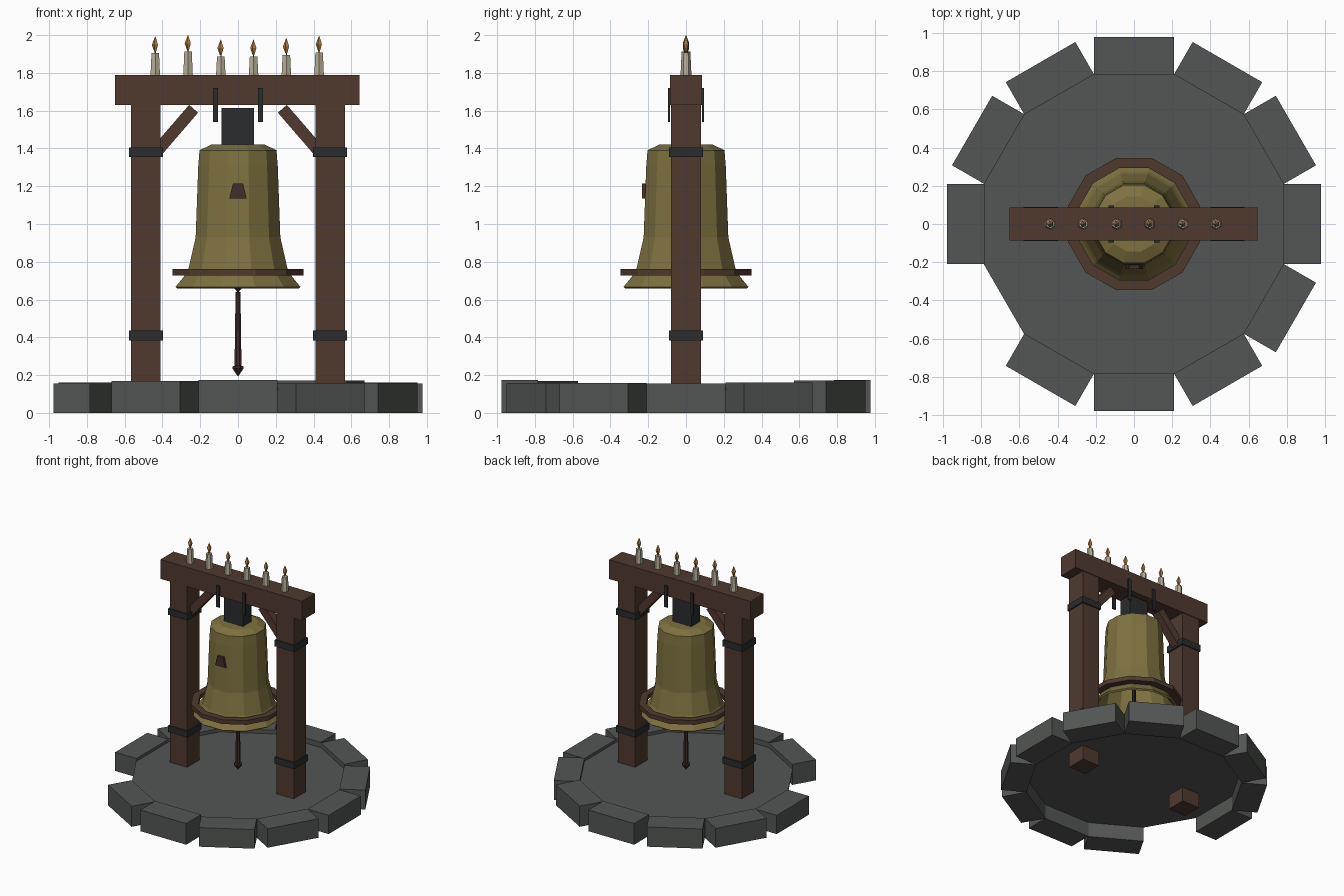
import bpy
import bmesh
from math import pi, cos, sin, radians, atan2
from mathutils import Matrix, Vector

cube = bpy.data.objects.get("Cube")
if cube:
    bpy.data.objects.remove(cube, do_unlink=True)


def material(name, r, g, b):
    m = bpy.data.materials.new(name)
    m.use_nodes = True
    m.diffuse_color = (r, g, b, 1)
    m.node_tree.nodes["Principled BSDF"].inputs["Base Color"].default_value = (r, g, b, 1)
    return m


STONE = material("grey stone", 0.085, 0.094, 0.087)
WOOD = material("brown wood", 0.08, 0.042, 0.028)
DARK_WOOD = material("dark wood", 0.055, 0.027, 0.02)
BRONZE = material("aged bronze", 0.21, 0.165, 0.05)
IRON = material("black iron", 0.023, 0.025, 0.026)
WAX = material("candle wax", 0.48, 0.43, 0.31)
FLAME = material("flame amber", 0.42, 0.2, 0.05)


def finish(name, bm, mat):
    bmesh.ops.recalc_face_normals(bm, faces=bm.faces)
    mesh = bpy.data.meshes.new(name)
    bm.to_mesh(mesh)
    bm.free()
    mesh.materials.append(mat)
    obj = bpy.data.objects.new(name, mesh)
    bpy.context.collection.objects.link(obj)
    return obj


def box(name, size, center, mat, rot=None):
    bm = bmesh.new()
    m = Matrix.Translation(center) @ (rot or Matrix()) @ Matrix.Diagonal((*size, 1))
    bmesh.ops.create_cube(bm, size=1, matrix=m)
    return finish(name, bm, mat)


def lathe(name, profile, sides, mat, center=(0, 0), closed=False, caps=(True, True)):
    """Turn (radius, z) points around a vertical axis, with a flat facing the front."""
    bm = bmesh.new()
    rings = []
    for r, z in profile:
        rings.append([bm.verts.new((center[0] + r * cos(a), center[1] + r * sin(a), z))
                      for a in (2 * pi * (i + 0.5) / sides for i in range(sides))])
    pairs = list(zip(rings, rings[1:]))
    if closed:
        pairs.append((rings[-1], rings[0]))
    for low, high in pairs:
        for i in range(sides):
            j = (i + 1) % sides
            bm.faces.new((low[i], low[j], high[j], high[i]))
    if not closed:
        if caps[0]:
            bm.faces.new(rings[0])
        if caps[1]:
            bm.faces.new(rings[-1])
    return finish(name, bm, mat)


# Stone floor, a thin twelve-sided slab held between the rim blocks
lathe("stone_floor", [(0.813, 0.12), (0.813, 0.132)], 12, STONE)

# Rim blocks of uneven height, with one missing
heights = {0: 0.155, 30: 0.16, 60: 0.172, 90: 0.175, 120: 0.163, 150: 0.16,
           180: 0.155, 240: 0.17, 270: 0.175, 300: 0.158, 330: 0.157}
for angle, h in heights.items():
    turn = Matrix.Rotation(radians(angle), 4, 'Z')
    box(f"rim_block_{angle}", (0.195, 0.42, h), turn @ Vector((0.88, 0, h / 2)), STONE, turn)

# Timber frame, mirrored left and right
for side, s in (("left", 1), ("right", -1)):
    box(f"{side}_post", (0.158, 0.16, 1.63), (s * 0.488, 0, 0.815), WOOD)
    for level, z in (("lower", 0.41), ("upper", 1.38)):
        box(f"{side}_{level}_band", (0.18, 0.18, 0.052), (s * 0.488, 0, z), IRON)
    top, foot = Vector((s * 0.235, 0, 1.61)), Vector((s * 0.455, 0, 1.355))
    d = top - foot
    tilt = Matrix.Rotation(-atan2(d.z, d.x), 4, 'Y')
    box(f"{side}_brace", (d.length, 0.07, 0.063), (top + foot) / 2, WOOD, tilt)
    for face, f in (("front", -1), ("back", 1)):
        box(f"{side}_{face}_strap", (0.028, 0.012, 0.18), (s * 0.119, f * 0.09, 1.63), IRON)
box("top_beam", (1.295, 0.17, 0.16), (-0.003, 0, 1.71), WOOD)

# Bell and its hanging yoke
box("yoke", (0.172, 0.11, 0.2), (-0.002, 0, 1.513), IRON)
bell = lathe("bell", [(0.342, 0.667), (0.285, 0.735), (0.272, 0.76), (0.232, 0.93),
                      (0.218, 1.305), (0.211, 1.39), (0.148, 1.42)],
             12, BRONZE, caps=(False, True))
wall = bell.modifiers.new("wall", 'SOLIDIFY')
wall.thickness = 0.015
wall.offset = -1

# Wooden ring around the bell mouth
lathe("bell_ring", [(0.358, 0.712 + 0.015), (0.358, 0.762), (0.302, 0.762), (0.302, 0.727)],
      12, WOOD, closed=True)

# Clapper and pull rod
lathe("clapper", [(0.004, 0.64), (0.028, 0.668), (0.03, 0.70), (0.014, 0.73), (0.014, 1.4)], 8, IRON)
lathe("pull_rod", [(0.002, 0.195), (0.032, 0.235), (0.03, 0.247), (0.02, 0.25), (0.014, 0.64)],
      8, DARK_WOOD)

# Tapered plaque on the front of the bell
bm = bmesh.new()
outline = ((-0.046, 1.135), (0.046, 1.135), (0.026, 1.215), (-0.026, 1.215))
face = bm.faces.new([bm.verts.new((x, -0.234, z)) for x, z in outline])
grown = bmesh.ops.extrude_face_region(bm, geom=[face])
bmesh.ops.translate(bm, vec=(0, 0.022, 0),
                    verts=[v for v in grown["geom"] if isinstance(v, bmesh.types.BMVert)])
finish("bell_plaque", bm, DARK_WOOD)

# Row of candles along the beam
for i, top in enumerate((1.905, 1.912, 1.888, 1.888, 1.896, 1.908)):
    at = (-0.438 + 0.1735 * i, 0)
    lathe(f"candle_{i + 1}", [(0.029, 1.788), (0.023, top)], 6, WAX, at)
    lathe(f"wick_{i + 1}", [(0.004, top), (0.004, top + 0.02)], 4, IRON, at)
    lathe(f"flame_{i + 1}", [(0.005, top + 0.006), (0.018, top + 0.044), (0.001, top + 0.088)],
          5, FLAME, at)
